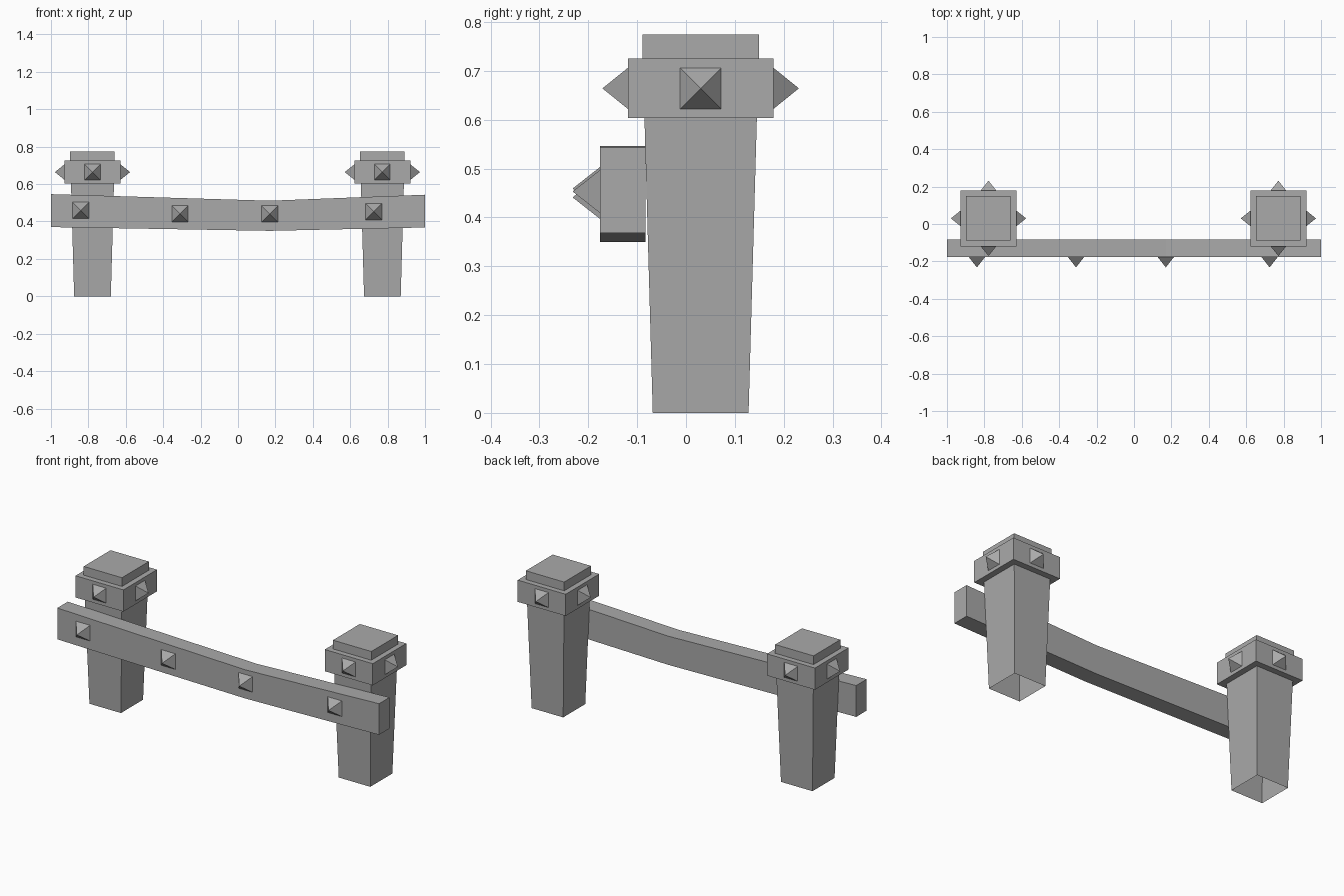
import bpy
import bmesh
from mathutils import Matrix, Vector

cube = bpy.data.objects.get("Cube")
if cube:
    bpy.data.objects.remove(cube, do_unlink=True)

stone = bpy.data.materials.new("grey_stone")
stone.use_nodes = True
grey = (0.4, 0.4, 0.4, 1)
stone.diffuse_color = grey
stone.node_tree.nodes["Principled BSDF"].inputs["Base Color"].default_value = grey


def finish(name, bm):
    mesh = bpy.data.meshes.new(name)
    bmesh.ops.recalc_face_normals(bm, faces=bm.faces)
    bm.to_mesh(mesh)
    bm.free()
    mesh.materials.append(stone)
    obj = bpy.data.objects.new(name, mesh)
    bpy.context.collection.objects.link(obj)
    return obj


def square_block(name, x, y, z0, z1, half0, half1, open_bottom=False):
    """Square block whose half width runs from half0 to half1."""
    bm = bmesh.new()
    bmesh.ops.create_cube(bm, size=2)
    for v in bm.verts:
        half, z = (half0, z0) if v.co.z < 0 else (half1, z1)
        v.co = Vector((x + v.co.x * half, y + v.co.y * half, z))
    if open_bottom:
        bottom = [f for f in bm.faces if all(v.co.z < z0 + 0.001 for v in f.verts)]
        bmesh.ops.delete(bm, geom=bottom, context="FACES_ONLY")
    return finish(name, bm)


def stud(name, base, direction, half, height):
    """Four-sided pyramid pointing away from a vertical face."""
    d = Vector(direction)
    up = Vector((0, 0, 1))
    side = up.cross(d)
    base = Vector(base)
    bm = bmesh.new()
    ring = [bm.verts.new(base + half * (side * a + up * b))
            for a, b in ((-1, -1), (1, -1), (1, 1), (-1, 1))]
    tip = bm.verts.new(base + d * height)
    for i in range(4):
        bm.faces.new((ring[i], ring[(i + 1) % 4], tip))
    return finish(name, bm)


# Posts with a cap, a top slab and a stud on each side of the cap
Y = 0.03
SIDES = {"front": (0, -1, 0), "back": (0, 1, 0), "left": (1, 0, 0), "right": (-1, 0, 0)}
for label, x in (("right", -0.778), ("left", 0.772)):
    square_block(label + "_post", x, Y, 0, 0.603, 0.098, 0.115, open_bottom=True)
    square_block(label + "_cap", x, Y, 0.603, 0.725, 0.149, 0.149)
    square_block(label + "_top_slab", x, Y, 0.725, 0.774, 0.119, 0.119)
    for side, d in SIDES.items():
        base = Vector((x, Y, 0.664)) + Vector(d) * 0.149
        stud(f"{label}_cap_{side}_stud", base, d, 0.042, 0.052)

# Sagging crossbeam, lofted through three cross-sections
bm = bmesh.new()
rings = []
for x, low, high in ((-1, 0.37, 0.546), (0.17, 0.35, 0.511), (1, 0.368, 0.543)):
    rings.append([bm.verts.new((x, y, z)) for y, z in
                  ((-0.176, low), (-0.083, low), (-0.083, high), (-0.176, high))])
for a, b in zip(rings, rings[1:]):
    for i in range(4):
        j = (i + 1) % 4
        bm.faces.new((a[i], a[j], b[j], b[i]))
bm.faces.new(rings[0])
bm.faces.new(rings[-1])
finish("crossbeam", bm)

# Studs along the front of the beam
for n, (x, z) in enumerate(((-0.84, 0.459), (-0.31, 0.441), (0.17, 0.441), (0.725, 0.453))):
    stud(f"beam_stud_{n + 1}", (x, -0.176, z), (0, -1, 0), 0.044, 0.056)
